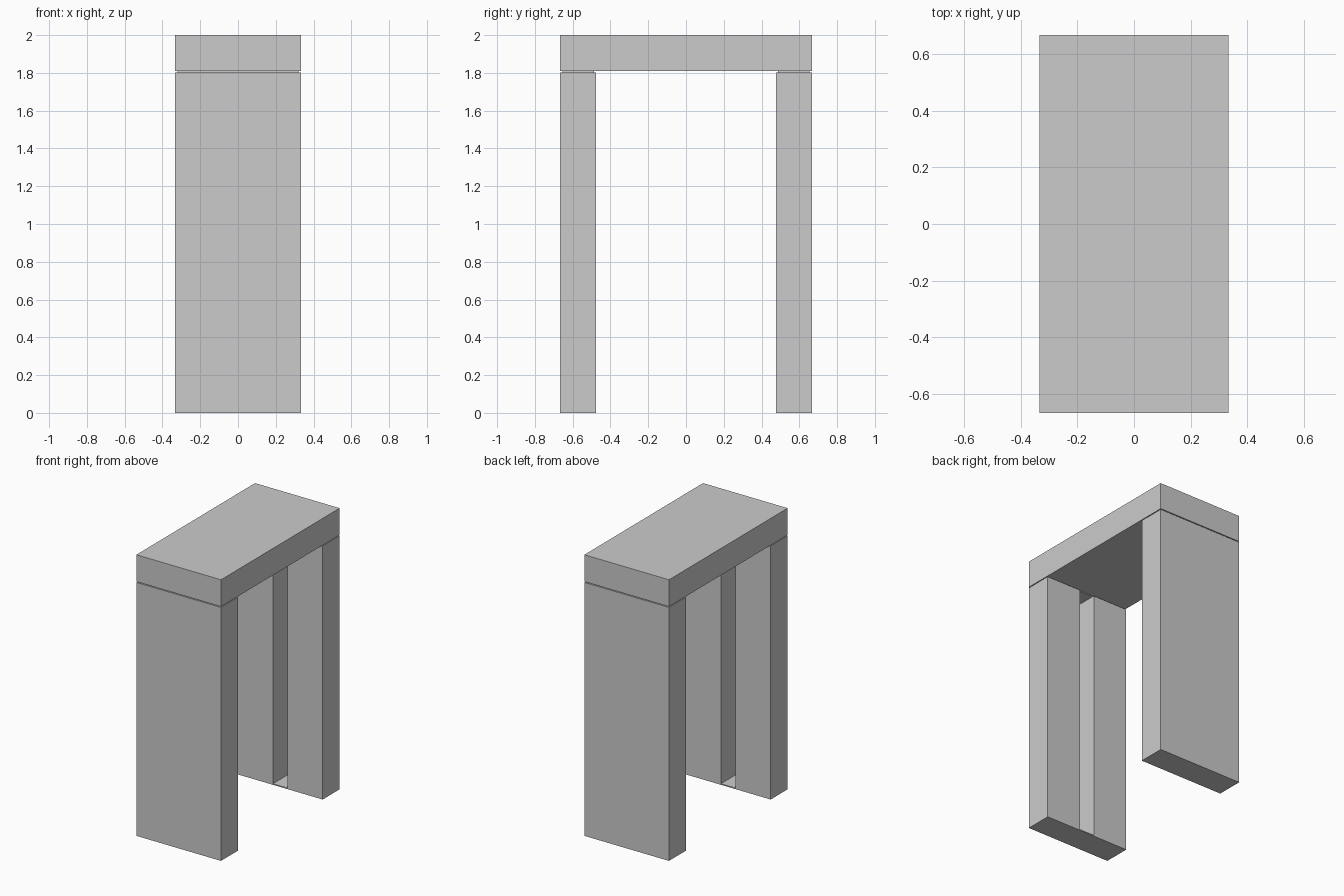
import bpy

if "Cube" in bpy.data.objects:
    bpy.data.objects.remove(bpy.data.objects["Cube"])

HX, HY, TOP = 0.333, 0.667, 2.0   # half width, half length, height
T = 0.191                         # post and lintel thickness
SEAM_LO, SEAM_HI = 1.803, 1.809   # thin shadow gap under the lintel


def box(name, lo, hi):
    """Axis-aligned box between two corners."""
    mid = [(a + b) / 2 for a, b in zip(lo, hi)]
    bpy.ops.mesh.primitive_cube_add(size=1, location=mid)
    ob = bpy.context.object
    ob.name = ob.data.name = name
    ob.scale = [abs(b - a) for a, b in zip(lo, hi)]
    bpy.ops.object.transform_apply(location=False, rotation=False, scale=True)
    return ob


# Lintel across the top
box("lintel", (-HX, -HY, SEAM_HI), (HX, HY, TOP))

for side, s in (("front", -1), ("back", 1)):
    inner, outer = s * (HY - T), s * HY

    # Post with a deep vertical slot on its inner face, closed at both ends
    post = box(side + "_post", (-HX, inner, 0), (HX, outer, SEAM_LO))
    cutter = box(side + "_slot_cutter",
                 (-0.058, inner - s * 0.05, 0.008),
                 (0.058, outer - s * 0.012, SEAM_LO + 0.05))
    cutter.hide_render = True
    mod = post.modifiers.new("slot", 'BOOLEAN')
    mod.operation = 'DIFFERENCE'
    mod.solver = 'EXACT'
    mod.object = cutter
    bpy.context.view_layer.objects.active = post
    bpy.ops.object.modifier_apply(modifier=mod.name)
    bpy.data.objects.remove(cutter)

    # Slightly inset spacer that fills the seam between post and lintel
    i = 0.012
    box(side + "_spacer", (-HX + i, inner + s * i, SEAM_LO),
        (HX - i, outer - s * i, SEAM_HI))
